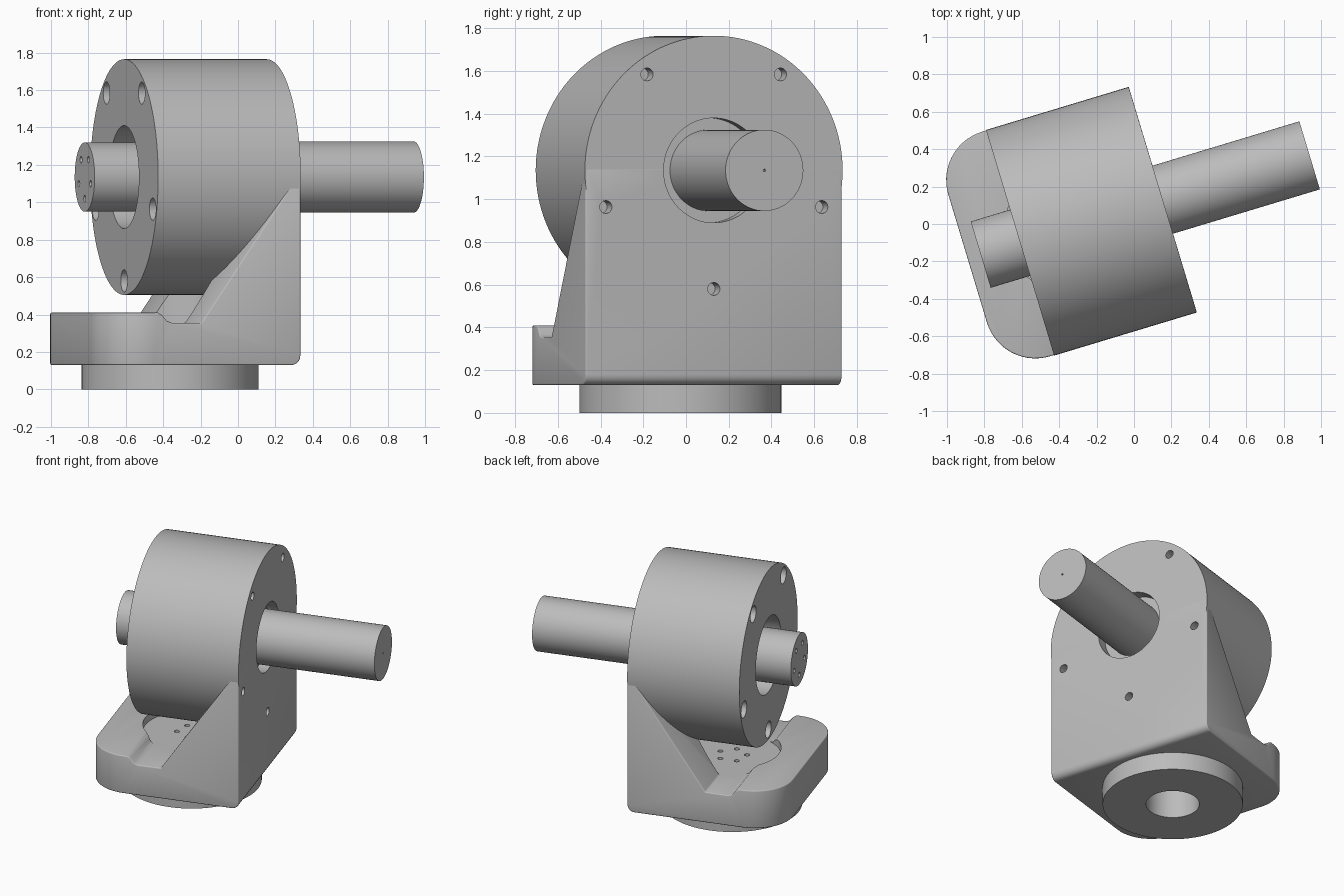
import bpy, bmesh, math
from mathutils import Matrix, Vector

TURN = math.radians(16.8)      # whole assembly is turned about z
AY, AZ = 0.08, 1.135           # horizontal spindle axis
PX = -0.355                    # vertical pedestal axis
FRONT, BACK = -0.612, 0.185    # housing end faces

cube = bpy.data.objects.get("Cube")
if cube:
    bpy.data.objects.remove(cube)

grey = bpy.data.materials.new("machined_grey")
grey.use_nodes = True
grey.diffuse_color = (0.5, 0.5, 0.5, 1)
grey.node_tree.nodes["Principled BSDF"].inputs["Base Color"].default_value = (0.5, 0.5, 0.5, 1)


def finish(bm, name, cutter=False):
    bmesh.ops.recalc_face_normals(bm, faces=bm.faces)
    mesh = bpy.data.meshes.new(name)
    bm.to_mesh(mesh)
    bm.free()
    mesh.materials.append(grey)
    ob = bpy.data.objects.new(name, mesh)
    ob.rotation_euler.z = TURN
    bpy.context.collection.objects.link(ob)
    ob.hide_render = cutter
    return ob


def rod(bm, r, x0, x1, y=AY, z=AZ, seg=96):
    """Cylinder along the spindle direction."""
    m = Matrix.Translation(((x0 + x1) / 2, y, z)) @ Matrix.Rotation(math.pi / 2, 4, 'Y')
    bmesh.ops.create_cone(bm, cap_ends=True, segments=seg, radius1=r, radius2=r,
                          depth=x1 - x0, matrix=m)


def post(bm, r, z0, z1, x=PX, y=AY, seg=96):
    """Upright cylinder."""
    bmesh.ops.create_cone(bm, cap_ends=True, segments=seg, radius1=r, radius2=r, depth=z1 - z0,
                          matrix=Matrix.Translation((x, y, (z0 + z1) / 2)))


def five(radius):
    """Five points on a circle, one of them straight down."""
    for i in range(5):
        a = -math.pi / 2 + i * math.tau / 5
        yield radius * math.cos(a), radius * math.sin(a)


def activate(ob):
    bpy.ops.object.select_all(action='DESELECT')
    ob.select_set(True)
    bpy.context.view_layer.objects.active = ob


def cut(ob, *cutters):
    activate(ob)
    for c in cutters:
        mod = ob.modifiers.new("cut", 'BOOLEAN')
        mod.operation = 'DIFFERENCE'
        mod.solver = 'EXACT'
        mod.object = c
        bpy.ops.object.modifier_apply(modifier=mod.name)


# Cutters: end recesses with bolt holes
bm = bmesh.new()
rod(bm, 0.275, FRONT - 0.1, FRONT + 0.2)
rod(bm, 0.245, BACK - 0.08, BACK + 0.1)
for dy, dz in five(0.555):
    rod(bm, 0.06, FRONT - 0.1, FRONT + 0.1, AY + dy, AZ + dz, 24)
    rod(bm, 0.03, BACK - 0.08, BACK + 0.1, AY + dy, AZ + dz, 24)
end_cutter = finish(bm, "end_hole_cutter", True)

# Cutters: round floor pocket, then floor holes and pedestal bore
bm = bmesh.new()
post(bm, 0.33, 0.355, 0.9)
pocket_cutter = finish(bm, "pocket_cutter", True)
bm = bmesh.new()
post(bm, 0.18, -0.1, 0.3)
for dx, dy in five(0.1):
    post(bm, 0.018, 0.32, 0.4, PX + dx, AY + dy, 16)
bore_cutter = finish(bm, "bore_cutter", True)

# Bracket: side profile extruded across, with rounded corners
profile = [(-0.905, 0.13), (BACK, 0.13), (BACK, 1.145), (0.17, 1.145), (-0.37, 0.355),
           (-0.53, 0.355), (-0.56, 0.365), (-0.585, 0.395), (-0.61, 0.41), (-0.905, 0.41)]
bm = bmesh.new()
face = bm.faces.new([bm.verts.new((x, AY - 0.627, z)) for x, z in profile])
new = bmesh.ops.extrude_face_region(bm, geom=[face])["geom"]
bmesh.ops.translate(bm, verts=[g for g in new if isinstance(g, bmesh.types.BMVert)],
                    vec=Vector((0, 1.254, 0)))
bmesh.ops.recalc_face_normals(bm, faces=bm.faces)


def round_edges(rule, width, seg):
    edges = [e for e in bm.edges if rule(*(v.co for v in e.verts))]
    bmesh.ops.bevel(bm, geom=edges, offset=width, segments=seg, profile=0.5, affect='EDGES')


round_edges(lambda a, b: max(a.x, b.x) < -0.9 and abs(a.z - b.z) > 0.1, 0.27, 14)
round_edges(lambda a, b: min(a.x, b.x) > 0.18 and max(a.z, b.z) < 0.14, 0.05, 5)
bracket = finish(bm, "bracket")
activate(bracket)
bev = bracket.modifiers.new("soft_edges", 'BEVEL')
bev.width = 0.025
bev.segments = 3
bev.limit_method = 'ANGLE'
bev.angle_limit = math.radians(40)
bpy.ops.object.modifier_apply(modifier=bev.name)
cut(bracket, end_cutter, pocket_cutter, bore_cutter)

# Drum housing
bm = bmesh.new()
rod(bm, 0.63, FRONT, BACK - 0.0005, seg=128)
housing = finish(bm, "drum_housing")
cut(housing, end_cutter)

# Round pedestal under the bracket
bm = bmesh.new()
post(bm, 0.473, 0, 0.14)
pedestal = finish(bm, "pedestal")
cut(pedestal, bore_cutter)

# Long output shaft and short rear stub
bm = bmesh.new()
rod(bm, 0.19, -0.1, 1.005)
shaft = finish(bm, "output_shaft")
bm = bmesh.new()
rod(bm, 0.185, -0.832, -0.12)
stub = finish(bm, "stub_shaft")
bm = bmesh.new()
rod(bm, 0.006, 0.98, 1.05, seg=12)
for dy, dz in five(0.115):
    rod(bm, 0.018, -0.9, -0.78, AY + dy, AZ + dz, 16)
shaft_cutter = finish(bm, "shaft_hole_cutter", True)
cut(shaft, shaft_cutter)
cut(stub, shaft_cutter)

# Smooth shading with crisp edges
for ob in (bracket, housing, pedestal, shaft, stub):
    activate(ob)
    bpy.ops.object.shade_smooth_by_angle(angle=math.radians(32))
for ob in (end_cutter, pocket_cutter, bore_cutter, shaft_cutter):
    ob.hide_viewport = True
